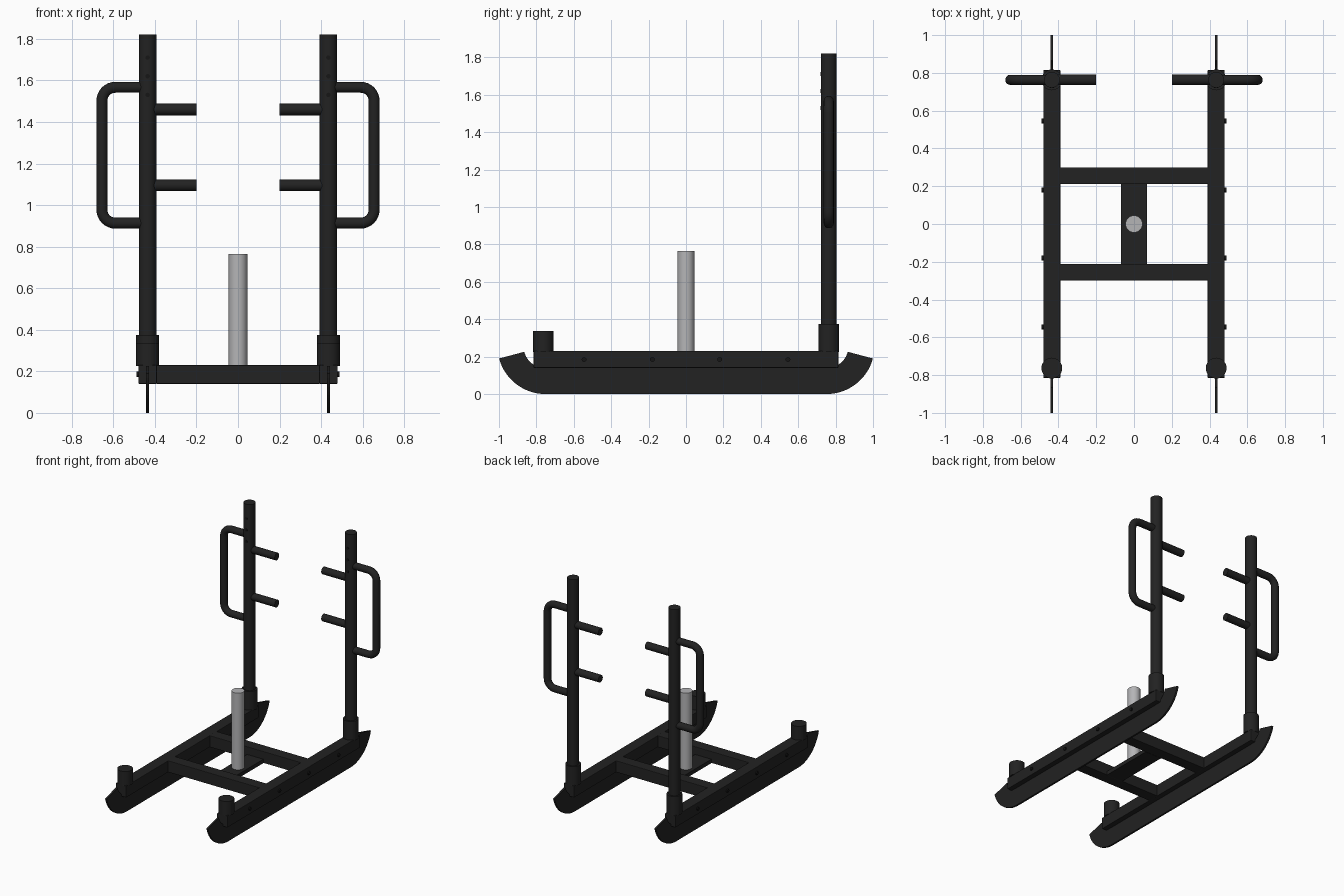
import bpy, bmesh, math
from mathutils import Vector

if "Cube" in bpy.data.objects:
    bpy.data.objects.remove(bpy.data.objects["Cube"])


def material(name, rgb):
    m = bpy.data.materials.new(name)
    m.diffuse_color = (*rgb, 1)
    m.use_nodes = True
    m.node_tree.nodes["Principled BSDF"].inputs["Base Color"].default_value = m.diffuse_color
    return m


BLACK = material("black_steel", (0.016, 0.016, 0.016))
DARK = material("bolt_black", (0.008, 0.008, 0.008))
SILVER = material("silver", (0.46, 0.46, 0.47))


def box(name, lo, hi, mat=BLACK, bevel=0.0):
    lo, hi = Vector(lo), Vector(hi)
    bpy.ops.mesh.primitive_cube_add(size=1, location=(lo + hi) / 2)
    ob = bpy.context.object
    ob.name = name
    ob.scale = hi - lo
    bpy.ops.object.transform_apply(location=False, rotation=False, scale=True)
    if bevel:
        b = ob.modifiers.new("edge", 'BEVEL')
        b.width, b.segments = bevel, 2
    ob.data.materials.append(mat)
    return ob


def rod(name, start, end, radius, mat=BLACK, sides=32):
    a, b = Vector(start), Vector(end)
    bpy.ops.mesh.primitive_cylinder_add(vertices=sides, radius=radius,
                                        depth=(b - a).length, location=(a + b) / 2)
    ob = bpy.context.object
    ob.name = name
    ob.rotation_euler = (b - a).to_track_quat('Z', 'Y').to_euler()
    bpy.ops.object.shade_smooth_by_angle(angle=math.radians(40))
    ob.data.materials.append(mat)
    return ob


def runner(name, x, thick):
    # Flat skid plate whose two ends sweep upward along concentric arcs
    cy, cz, r_out, r_in = 0.752, 0.256, 0.256, 0.117
    arc = [math.radians(-90 + 75 * i / 14) for i in range(15)]
    half = [(cy + r_out * math.cos(t), cz + r_out * math.sin(t)) for t in arc]
    half += [(cy + r_in * math.cos(t), cz + r_in * math.sin(t)) for t in reversed(arc)]
    outline = half + [(-y, z) for y, z in reversed(half)]
    bm = bmesh.new()
    face = bm.faces.new([bm.verts.new((x - thick / 2, y, z)) for y, z in outline])
    side = bmesh.ops.extrude_face_region(bm, geom=[face])
    moved = [v for v in side["geom"] if isinstance(v, bmesh.types.BMVert)]
    bmesh.ops.translate(bm, verts=moved, vec=(thick, 0, 0))
    bmesh.ops.recalc_face_normals(bm, faces=bm.faces)
    me = bpy.data.meshes.new(name)
    bm.to_mesh(me)
    bm.free()
    ob = bpy.data.objects.new(name, me)
    bpy.context.collection.objects.link(ob)
    me.materials.append(BLACK)


def handle(name, s, y):
    # Bent grip tube with two rounded corners
    x0, x1, z0, z1, r = 0.44, 0.655, 0.913, 1.567, 0.065
    pts = [(x0, z0)]
    for cz, start in ((z0 + r, -90), (z1 - r, 0)):
        for i in range(9):
            t = math.radians(start + 90 * i / 8)
            pts.append((x1 - r + r * math.cos(t), cz + r * math.sin(t)))
    pts.append((x0, z1))
    cu = bpy.data.curves.new(name, 'CURVE')
    cu.dimensions = '3D'
    cu.bevel_depth, cu.bevel_resolution = 0.027, 5
    cu.use_fill_caps = True
    sp = cu.splines.new('POLY')
    sp.points.add(len(pts) - 1)
    for p, (x, z) in zip(sp.points, pts):
        p.co = (s * x, y, z, 1)
    sp.use_smooth = True
    cu.materials.append(BLACK)
    ob = bpy.data.objects.new(name, cu)
    bpy.context.collection.objects.link(ob)
    bpy.ops.object.select_all(action='DESELECT')
    bpy.context.view_layer.objects.active = ob
    ob.select_set(True)
    bpy.ops.object.convert(target='MESH')


PY = 0.763  # distance of the uprights from the middle
for s, side in ((-1, "left"), (1, "right")):
    x = s * 0.435
    # Skid runner and the rail above it
    runner(side + "_runner", x, 0.014)
    box(side + "_rail", (x - 0.045, -0.815, 0.14), (x + 0.045, 0.815, 0.23), bevel=0.004)
    for y in (-0.545, -0.18, 0.18, 0.545):
        rod(side + "_rail_bolt", (s * 0.47, y, 0.185), (s * 0.489, y, 0.185), 0.013, DARK, 12)
    # Sockets and tall push pole
    rod(side + "_front_socket", (x, -PY, 0.225), (x, -PY, 0.337), 0.055)
    rod(side + "_rear_socket", (x, PY, 0.225), (x, PY, 0.375), 0.055)
    rod(side + "_pole", (x, PY, 0.23), (x, PY, 1.82), 0.042)
    for z in (1.53, 1.62, 1.71):
        rod(side + "_pole_pin_hole", (x, PY - 0.044, z), (x, PY - 0.036, z), 0.011, DARK, 12)
    # Inner grips and outer bent handle
    for z in (1.095, 1.46):
        rod(side + "_grip", (s * 0.43, PY, z), (s * 0.2, PY, z), 0.028, sides=24)
    handle(side + "_handle", s, PY)

# Cross beams, centre plate and weight post
for y, end in ((-0.255, "front"), (0.255, "rear")):
    box(end + "_cross_beam", (-0.395, y - 0.044, 0.14), (0.395, y + 0.044, 0.23), bevel=0.004)
box("centre_plate", (-0.07, -0.212, 0.14), (0.07, 0.212, 0.17))
rod("weight_post", (0, 0, 0.16), (0, 0, 0.765), 0.045, SILVER)
